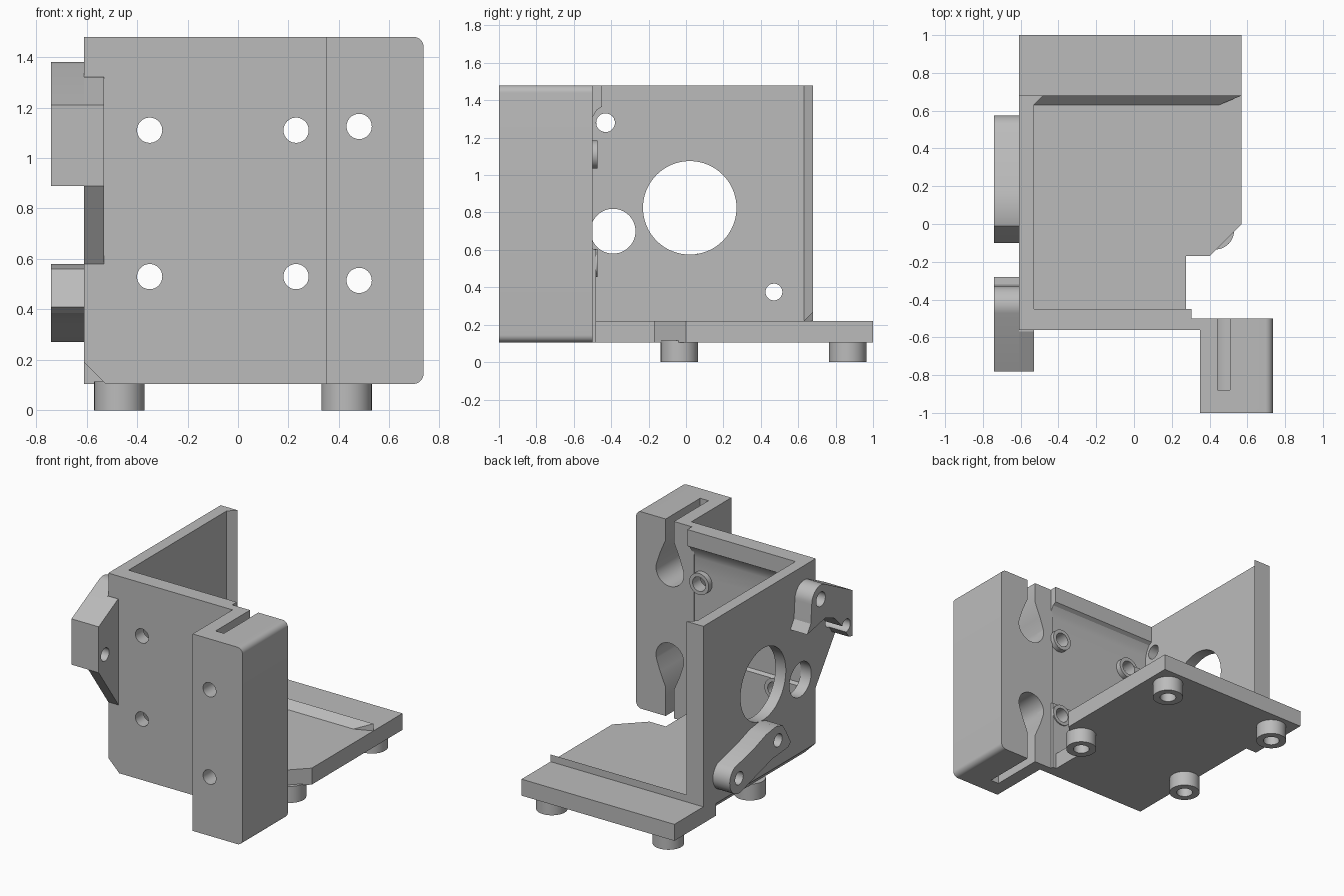
import bpy, bmesh, math

cube = bpy.data.objects.get("Cube")
if cube:
    bpy.data.objects.remove(cube)

grey = bpy.data.materials.new("plain_grey")
grey.use_nodes = True
colour = (0.5, 0.5, 0.5, 1)
grey.diffuse_color = colour
grey.node_tree.nodes["Principled BSDF"].inputs["Base Color"].default_value = colour


def arc(a, b, r, start, end, n=12):
    """Points along an arc, angles in degrees."""
    steps = [math.radians(start + (end - start) * i / n) for i in range(n + 1)]
    return [(a + r * math.cos(t), b + r * math.sin(t)) for t in steps]


def circle(a, b, r, n=40):
    return arc(a, b, r, 0, 360, n)[:-1]


def rect(a0, a1, b0, b1):
    return [(a0, b0), (a1, b0), (a1, b1), (a0, b1)]


def prism(name, outline, axis, lo, hi):
    """Extrude an outline along an axis; outline is (y,z), (x,z) or (x,y)."""
    place = {"x": lambda a, b, d: (d, a, b),
             "y": lambda a, b, d: (a, d, b),
             "z": lambda a, b, d: (a, b, d)}[axis]
    bm = bmesh.new()
    rings = [[bm.verts.new(place(a, b, d)) for a, b in outline] for d in (lo, hi)]
    bm.faces.new(rings[0])
    bm.faces.new(rings[1])
    n = len(outline)
    for i in range(n):
        j = (i + 1) % n
        bm.faces.new((rings[0][i], rings[0][j], rings[1][j], rings[1][i]))
    bmesh.ops.recalc_face_normals(bm, faces=bm.faces)
    mesh = bpy.data.meshes.new(name)
    bm.to_mesh(mesh)
    bm.free()
    mesh.materials.append(grey)
    obj = bpy.data.objects.new(name, mesh)
    bpy.context.collection.objects.link(obj)
    return obj


def cut(obj, *cutters):
    """Subtract prisms given as (outline, axis, lo, hi) and bake the result."""
    tools = [prism("cutter", *c) for c in cutters]
    for tool in tools:
        tool.hide_render = True
        mod = obj.modifiers.new("cut", "BOOLEAN")
        mod.operation, mod.solver, mod.object = "DIFFERENCE", "EXACT", tool
    graph = bpy.context.evaluated_depsgraph_get()
    baked = bpy.data.meshes.new_from_object(obj.evaluated_get(graph))
    obj.modifiers.clear()
    obj.data = baked
    for tool in tools:
        bpy.data.objects.remove(tool)
    return obj


BOTTOM, FLOOR, TOP = 0.105, 0.22, 1.48
OUT, IN = -0.61, -0.53          # side wall faces
corner = ([(-0.7, 0.28), (-0.7, 0.05), (-0.47, 0.05)], "y", -0.7, 0.54)

# Base plate with the notched front corner
base = prism("base_plate", [(OUT, 1), (0.57, 1), (0.57, 0), (0.4, -0.17), (0.275, -0.17),
                            (0.275, -0.5), (OUT, -0.5)], "z", BOTTOM, FLOOR)
cut(base, corner)

# Ridge across the base
ridge = prism("base_ridge", [(0.63, FLOOR - 0.01), (0.63, FLOOR), (0.68, 0.27), (0.68, FLOOR - 0.01)],
              "x", IN - 0.02, 0.57)
cut(ridge, ([(0.426, 0.62), (0.57, 0.68), (0.7, 0.68), (0.7, 0.55)], "z", 0.1, 0.4))

# Side wall with a flared rear edge
side_holes = [(0.02, 0.825, 0.25), (-0.39, 0.7, 0.12), (-0.43, 1.28, 0.05), (0.47, 0.375, 0.045)]
side = prism("side_wall", [(OUT, -0.56), (IN, -0.56), (IN, 0.63), (-0.48, 0.68), (OUT, 0.68)],
             "z", BOTTOM, TOP)
cut(side, corner, *[(circle(y, z, r, 64), "x", -0.7, -0.4) for y, z, r in side_holes])

# Front wall, hollowed behind
front = prism("front_wall", [(-0.56, BOTTOM), (-0.48, BOTTOM), (-0.48, 0.6), (-0.51, 0.61),
                             (-0.51, 1.27), (-0.5, 1.31), (-0.475, 1.35), (-0.45, 1.365),
                             (-0.45, TOP), (-0.56, TOP)], "x", OUT, 0.305)
bolts = [(x, z) for x in (-0.35, 0.23) for z in (0.53, 1.11)]
cut(front, corner, *[(circle(x, z, 0.05), "y", -0.7, -0.3) for x, z in bolts])

# Raised rings behind the bolt holes
for x, z in bolts:
    ring = prism("bolt_ring", circle(x, z, 0.075), "y", -0.52, -0.472)
    cut(ring, (circle(x, z, 0.05), "y", -0.7, -0.3))

# Web joining the front wall to the clamp block
prism("clamp_web", rect(0.29, 0.37, BOTTOM, TOP), "y", -0.56, -0.5)

# Clamp block with rounded outer edges, end slots and teardrop pockets
R = 0.04
block = prism("clamp_block", [(0.35, BOTTOM)] + arc(0.735 - R, BOTTOM + R, R, -90, 0, 8)
              + arc(0.735 - R, TOP - R, R, 0, 90, 8) + [(0.35, TOP)], "y", -1, -0.5)
block_cuts = []
for z, s in ((1.125, 1), (0.515, -1)):
    drop = arc(0.475, z, 0.107, 180 - 15, 360 + 15, 24)
    drop += [(0.55, z + 0.11), (0.507, z + 0.21), (0.507, z + 0.5), (0.443, z + 0.5),
             (0.443, z + 0.21), (0.4, z + 0.11)]
    drop = [(x, z + s * (h - z)) for x, h in drop]
    block_cuts += [(drop, "y", -0.88, -0.4), (circle(0.48, z, 0.05), "y", -1.1, -0.8)]
cut(block, *block_cuts)

# Upper arm on the side wall
pin = (circle(-0.71, 0.99, 0.045), "x", -0.8, -0.4)
upper = prism("upper_arm", [(-0.28, 1.09), (-0.32, 1.15)] + arc(-0.43, 1.28, 0.1, 0, 115)
              + [(-0.78, 1.21), (-0.78, 0.89), (-0.74, 0.9), (-0.66, 1.01), (-0.58, 1.09),
                 (-0.48, 1.13), (-0.38, 1.11)], "x", -0.74, OUT)
cut(upper, pin, (circle(-0.43, 1.28, 0.05), "x", -0.8, -0.5))

# Lug in front of the front wall carrying the same pin
lug = prism("pin_lug", [(-0.55, 1.32), (-0.57, 1.32), (-0.78, 1.21), (-0.78, 0.89),
                        (-0.56, 0.58), (-0.55, 0.58)], "x", OUT, IN)
cut(lug, pin)

# Lower arm on the side wall
lower = prism("lower_arm", arc(0.47, 0.375, 0.105, -105, 60)
              + [(0.3, 0.52), (0.17, 0.565), (0.06, 0.58), (-0.01, 0.56), (-0.05, 0.5),
                 (-0.1, 0.41), (-0.07, 0.385), (0.1, 0.37), (0.25, 0.33)], "x", -0.74, OUT)
cut(lower, (circle(0.47, 0.375, 0.045), "x", -0.8, -0.5), (circle(0.04, 0.475, 0.045), "x", -0.8, -0.5))

# Four hollow feet
for x in (-0.47, 0.43):
    for y in (-0.035, 0.865):
        foot = prism("foot", circle(x, y, 0.1), "z", 0, BOTTOM + 0.01)
        cut(foot, (circle(x, y, 0.053), "z", -0.1, 0.09))

# Smooth curved faces, keep edges sharp
for obj in bpy.context.collection.objects:
    if obj.type == "MESH" and grey.name in obj.data.materials:
        obj.data.shade_smooth()
        obj.data.set_sharp_from_angle(angle=math.radians(25))
